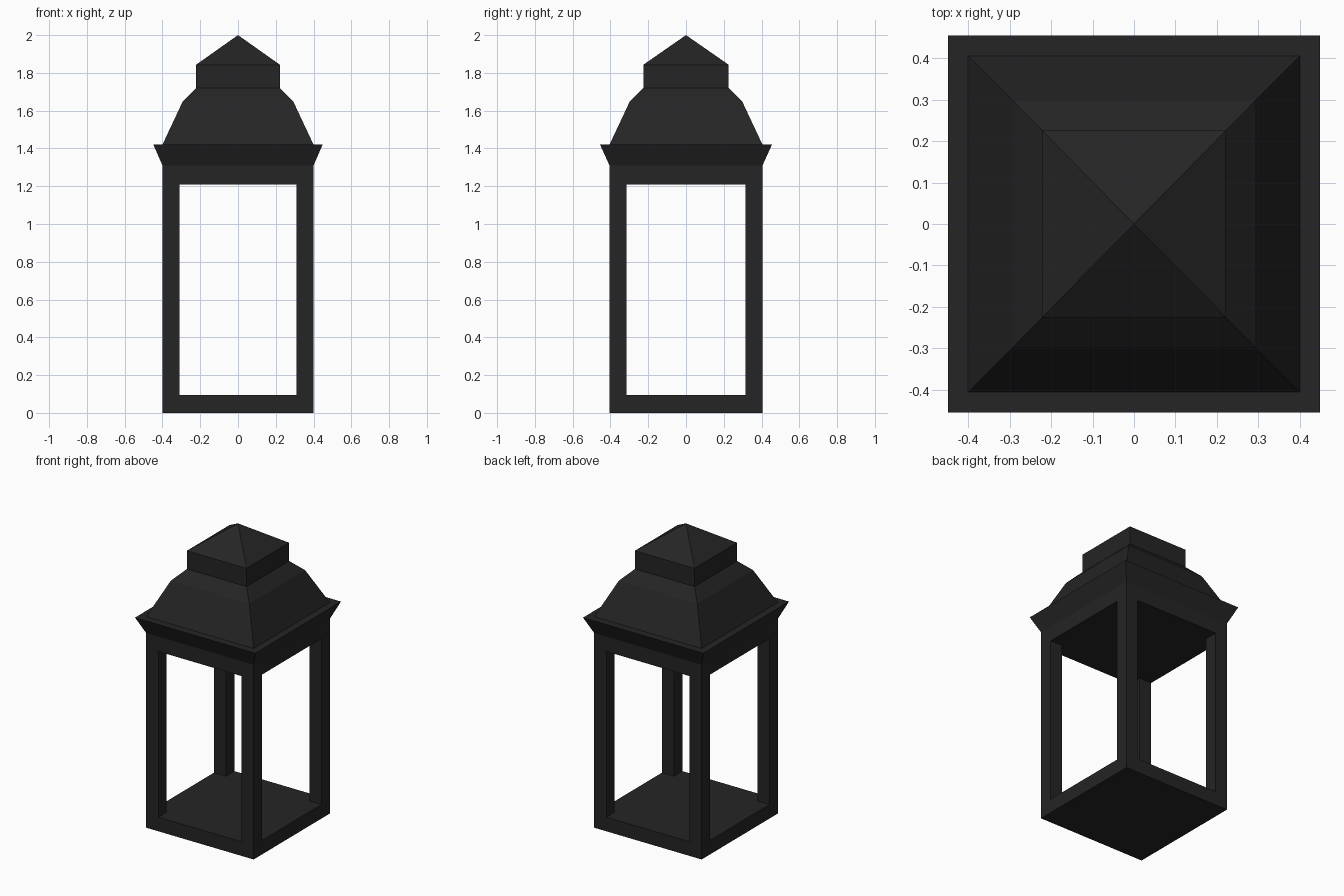
import bpy, bmesh

if "Cube" in bpy.data.objects:
    bpy.data.objects.remove(bpy.data.objects["Cube"])

black = bpy.data.materials.new("matte black metal")
black.diffuse_color = (0.018, 0.018, 0.018, 1)
black.use_nodes = True
black.node_tree.nodes["Principled BSDF"].inputs["Base Color"].default_value = black.diffuse_color


def loft(name, rings, center=(0, 0), bottom=False, top=False):
    """Stack rectangles (half x, half y, z); a zero-size ring becomes an apex."""
    bm = bmesh.new()
    prev = None
    for hx, hy, z in rings:
        if hx == 0:
            cur = [bm.verts.new((center[0], center[1], z))] * 4
        else:
            cur = [bm.verts.new((center[0] + sx * hx, center[1] + sy * hy, z))
                   for sx, sy in ((-1, -1), (1, -1), (1, 1), (-1, 1))]
        if prev is None:
            if bottom:
                bm.faces.new(cur[::-1])
        else:
            for i in range(4):
                j = (i + 1) % 4
                quad = [prev[i], prev[j], cur[j], cur[i]]
                bm.faces.new(quad[:3] if hx == 0 else quad)
        prev = cur
    if top:
        bm.faces.new(prev)
    mesh = bpy.data.meshes.new(name)
    bm.to_mesh(mesh)
    bm.free()
    mesh.materials.append(black)
    obj = bpy.data.objects.new(name, mesh)
    bpy.context.collection.objects.link(obj)
    return obj


HX, HY = 0.40, 0.405          # body half sizes
P = 0.045                     # half width of a post
Z_FLOOR, Z_CEIL = 0.095, 1.21

# Floor slab
loft("base", [(HX, HY, 0), (HX, HY, Z_FLOOR)], bottom=True, top=True)

# Four corner posts
for sx, xname in ((-1, "left"), (1, "right")):
    for sy, yname in ((-1, "front"), (1, "back")):
        loft(f"{yname}_{xname}_post", [(P, P, Z_FLOOR), (P, P, Z_CEIL)],
             center=(sx * (HX - P), sy * (HY - P)))

# Header with flared cornice and its flat ledge
loft("header_cornice", [(HX, HY, Z_CEIL), (HX, HY, 1.31),
                        (0.448, 0.455, 1.42), (HX, HY, 1.42)], bottom=True)

# Two-pitch hipped roof
loft("roof", [(HX, HY, 1.42), (0.292, 0.297, 1.65), (0.222, 0.226, 1.72)])

# Chimney cap with pyramid top
loft("chimney_cap", [(0.222, 0.226, 1.72), (0.222, 0.226, 1.843), (0, 0, 2.0)])
